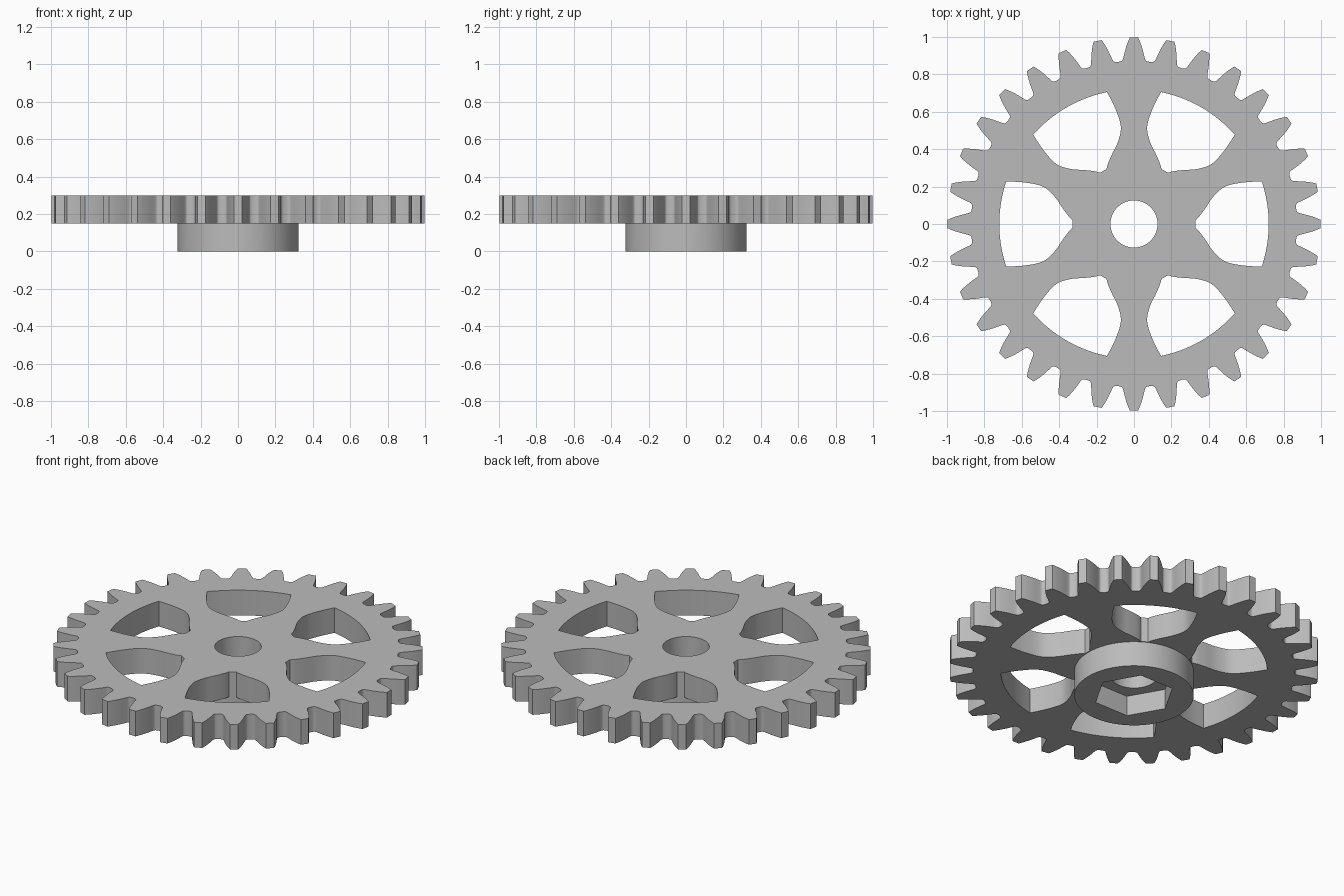
import bpy, bmesh
from math import sin, cos, pi, radians
from mathutils import Vector

cube = bpy.data.objects.get("Cube")
if cube:
    bpy.data.objects.remove(cube, do_unlink=True)

TEETH, SPOKES = 32, 6

steel = bpy.data.materials.new("plain grey")
steel.use_nodes = True
GREY = (0.5, 0.5, 0.5, 1)
steel.diffuse_color = GREY
steel.node_tree.nodes["Principled BSDF"].inputs["Base Color"].default_value = GREY


def ring(radius, count, start=0.0):
    return [(radius * cos(start + 2 * pi * i / count),
             radius * sin(start + 2 * pi * i / count)) for i in range(count)]


def turn(points, angle):
    c, s = cos(angle), sin(angle)
    return [(x * c - y * s, x * s + y * c) for x, y in points]


def smooth(points, steps=5):
    """Catmull-Rom curve through the points."""
    p = [Vector(q) for q in points]
    p = [2 * p[0] - p[1]] + p + [2 * p[-1] - p[-2]]
    out = []
    for a, b, c, d in zip(p, p[1:], p[2:], p[3:]):
        for k in range(steps):
            t = k / steps
            out.append(0.5 * (2 * b + (c - a) * t + (2 * a - 5 * b + 4 * c - d) * t ** 2
                              + (3 * b - a - 3 * c + d) * t ** 3))
    return [tuple(v) for v in out] + [tuple(p[-2])]


def slab(name, outlines, bottom, top):
    """Flat filled outlines (inner ones become holes) given a thickness."""
    data = bpy.data.curves.new(name, 'CURVE')
    data.dimensions, data.fill_mode = '2D', 'BOTH'
    data.extrude = (top - bottom) / 2
    for pts in outlines:
        spline = data.splines.new('POLY')
        spline.points.add(len(pts) - 1)
        for point, (x, y) in zip(spline.points, pts):
            point.co = (x, y, 0, 1)
        spline.use_cyclic_u = True
    temp = bpy.data.objects.new(name + "_curve", data)
    bpy.context.collection.objects.link(temp)
    bpy.context.view_layer.update()
    mesh = bpy.data.meshes.new_from_object(
        temp.evaluated_get(bpy.context.evaluated_depsgraph_get()))
    bpy.data.objects.remove(temp, do_unlink=True)
    bm = bmesh.new()
    bm.from_mesh(mesh)
    bmesh.ops.remove_doubles(bm, verts=bm.verts, dist=0.0001)
    bmesh.ops.translate(bm, verts=bm.verts, vec=(0, 0, (top + bottom) / 2))
    bmesh.ops.recalc_face_normals(bm, faces=bm.faces)
    bm.to_mesh(mesh)
    bm.free()
    mesh.materials.clear()
    mesh.materials.append(steel)
    obj = bpy.data.objects.new(name, mesh)
    bpy.context.collection.objects.link(obj)
    return obj


def combine(target, other, operation):
    mod = target.modifiers.new(operation.title(), 'BOOLEAN')
    mod.operation, mod.object, mod.solver = operation, other, 'EXACT'
    bpy.context.view_layer.objects.active = target
    bpy.ops.object.modifier_apply(modifier=mod.name)
    bpy.data.objects.remove(other, do_unlink=True)


# Tooth outline: one flank as (radius, half width), mirrored about the tooth
flank = smooth([(0.868, 0.076), (0.874, 0.063), (0.893, 0.056), (0.93, 0.047),
                (0.97, 0.034), (0.998, 0.022)], 3)
tooth = [(r, -w) for r, w in flank] + [(r, w) for r, w in reversed(flank)]
rim = [p for i in range(TEETH) for p in turn(tooth, 2 * pi * i / TEETH)]

# Window between spokes: curved sides, rim arc outside, hub arc inside
side = smooth([(0.328, 0.02), (0.35, 0.042), (0.382, 0.085), (0.425, 0.147),
               (0.487, 0.2), (0.585, 0.222), (0.683, 0.228)])
corner = radians(18.46)
arc = [(0.72 * cos(a), 0.72 * sin(a))
       for a in (corner * (1 - k / 8) for k in range(1, 16))]
window = side + arc + [(x, -y) for x, y in reversed(side)]
windows = [turn(window, 2 * pi * i / SPOKES) for i in range(SPOKES)]

# Toothed wheel with a hub below, a round bore and a hexagonal socket
gear = slab("gear_wheel", [rim] + windows, 0.15, 0.30)
combine(gear, slab("hub", [ring(0.323, 96)], 0, 0.2), 'UNION')
combine(gear, slab("bore", [ring(0.126, 64)], -0.1, 0.4), 'DIFFERENCE')
combine(gear, slab("hex_socket", [ring(0.22, 6)], -0.1, 0.12), 'DIFFERENCE')

bpy.ops.object.select_all(action='DESELECT')
gear.select_set(True)
bpy.context.view_layer.objects.active = gear
bpy.ops.object.shade_smooth_by_angle(angle=radians(30))
